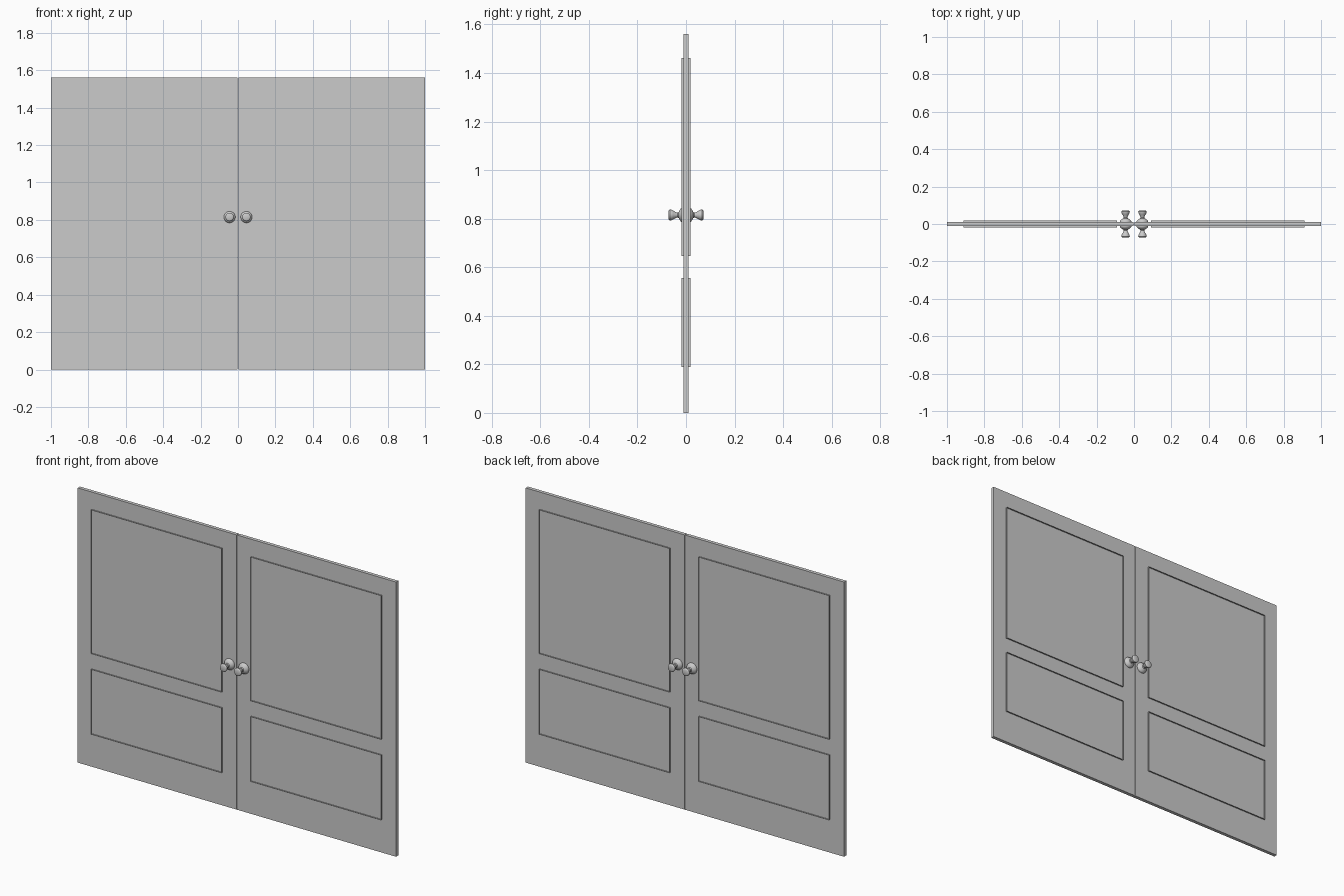
import bpy
import bmesh
from math import radians
from mathutils import Matrix

cube = bpy.data.objects.get("Cube")
if cube:
    bpy.data.objects.remove(cube, do_unlink=True)

HEIGHT = 1.56
LEAF_HALF = 0.01       # half thickness of a door leaf
TRIM_HALF = 0.018      # trim face distance from the middle plane
TRIM_WIDTH = 0.016
KNOB_X, KNOB_Z = 0.045, 0.815

grey = bpy.data.materials.new("plain grey")
grey.use_nodes = True
colour = (0.6, 0.6, 0.6, 1)
grey.diffuse_color = colour
grey.node_tree.nodes["Principled BSDF"].inputs["Base Color"].default_value = colour


def finish(bm, name):
    bmesh.ops.recalc_face_normals(bm, faces=bm.faces)
    mesh = bpy.data.meshes.new(name)
    bm.to_mesh(mesh)
    bm.free()
    mesh.materials.append(grey)
    obj = bpy.data.objects.new(name, mesh)
    bpy.context.collection.objects.link(obj)
    return obj


def add_box(bm, x0, x1, y0, y1, z0, z1):
    size = Matrix.Diagonal((x1 - x0, y1 - y0, z1 - z0, 1))
    place = Matrix.Translation(((x0 + x1) / 2, (y0 + y1) / 2, (z0 + z1) / 2))
    bmesh.ops.create_cube(bm, size=1, matrix=place @ size)


def door_leaf(name, side):
    bm = bmesh.new()
    x0, x1 = sorted((side * 0.002, side))
    add_box(bm, x0, x1, -LEAF_HALF, LEAF_HALF, 0, HEIGHT)
    finish(bm, name)


def panel_trim(name, side, face, z0, z1):
    """Rectangular raised moulding around one door panel."""
    bm = bmesh.new()
    x0, x1 = sorted((side * 0.09, side * 0.912))
    corners = [(x0, z0), (x1, z0), (x1, z1), (x0, z1)]
    outer = bm.faces.new([bm.verts.new((x, face * LEAF_HALF, z)) for x, z in corners])
    bmesh.ops.inset_region(bm, faces=[outer], thickness=TRIM_WIDTH, use_boundary=True)
    bmesh.ops.delete(bm, geom=[outer], context='FACES')
    ring = bmesh.ops.extrude_face_region(bm, geom=bm.faces[:])
    moved = [v for v in ring["geom"] if isinstance(v, bmesh.types.BMVert)]
    bmesh.ops.translate(bm, verts=moved, vec=(0, face * (TRIM_HALF - LEAF_HALF), 0))
    finish(bm, name)


def door_knob(name, side, face):
    """Turned knob: rosette, narrow neck and flared head."""
    profile = [(0.031, 0.010), (0.031, 0.014), (0.027, 0.021), (0.018, 0.027),
               (0.012, 0.030), (0.010, 0.036), (0.012, 0.042), (0.018, 0.052),
               (0.022, 0.060), (0.0225, 0.066), (0.020, 0.070), (0.016, 0.072), (0, 0.072)]
    bm = bmesh.new()
    points = [bm.verts.new((r, face * y, 0)) for r, y in profile]
    edges = [bm.edges.new(pair) for pair in zip(points, points[1:])]
    bmesh.ops.spin(bm, geom=points + edges, cent=(0, 0, 0), axis=(0, 1, 0),
                   angle=radians(360), steps=24, use_merge=True)
    bmesh.ops.remove_doubles(bm, verts=bm.verts, dist=0.0001)
    obj = finish(bm, name)
    obj.location = (side * KNOB_X, 0, KNOB_Z)
    bpy.ops.object.select_all(action='DESELECT')
    obj.select_set(True)
    bpy.context.view_layer.objects.active = obj
    bpy.ops.object.shade_smooth_by_angle(angle=radians(35))


# Two leaves, each trimmed and fitted with a knob on both faces
for side, side_name in ((1, "left"), (-1, "right")):
    door_leaf(f"{side_name}_door_leaf", side)
    for face, face_name in ((-1, "front"), (1, "back")):
        tag = f"{side_name}_{face_name}"
        panel_trim(f"{tag}_lower_trim", side, face, 0.188, 0.556)
        panel_trim(f"{tag}_upper_trim", side, face, 0.646, 1.462)
        door_knob(f"{tag}_knob", side, face)
